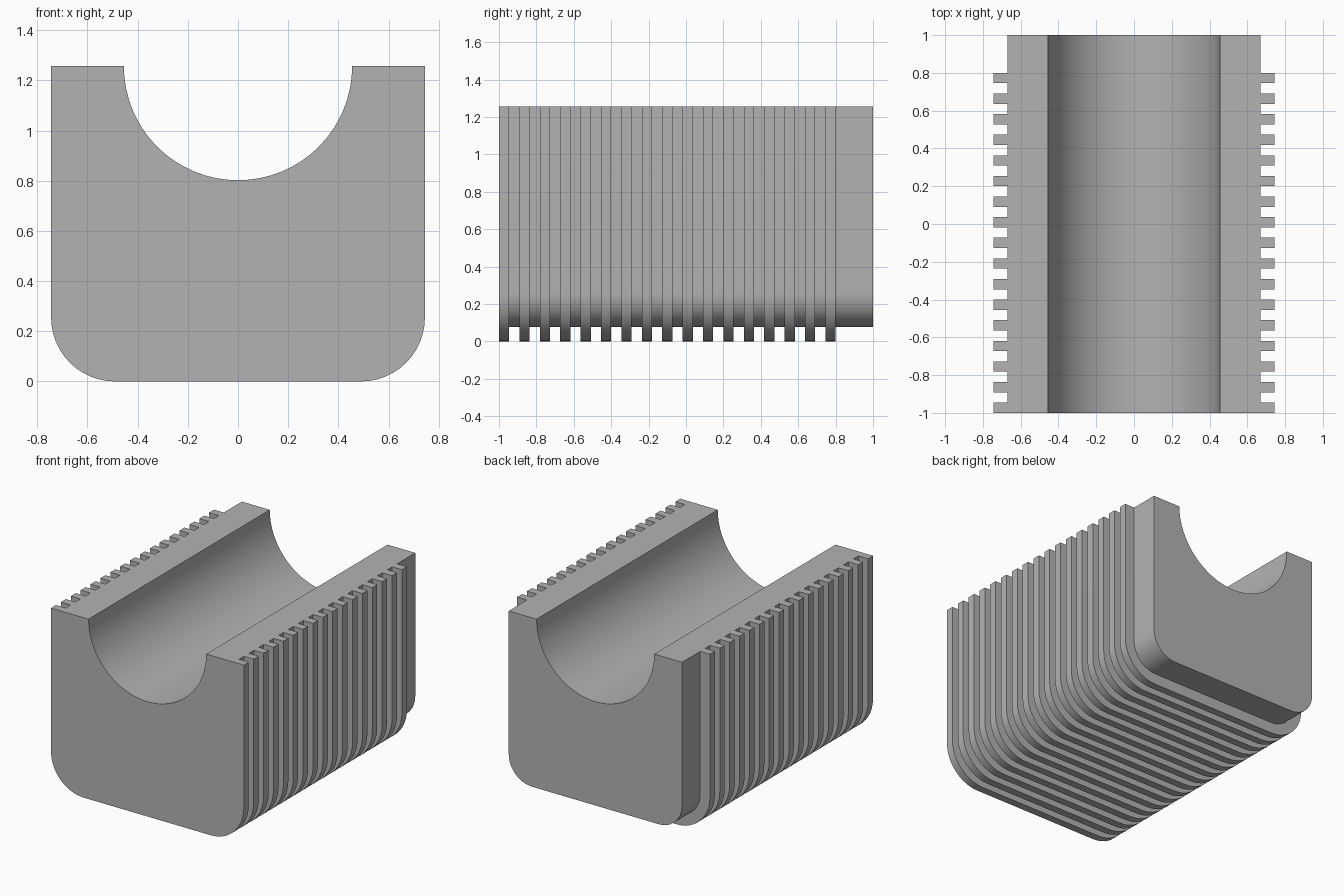
import bpy, bmesh, math

if "Cube" in bpy.data.objects:
    bpy.data.objects.remove(bpy.data.objects["Cube"])

TOP = 1.257          # overall height
FINS, BACK = 17, 0.8  # number of fins, y where the last one ends
PITCH = (BACK + 1) / (FINS - 0.5)


def u_path(half, bottom, radius, steps=12):
    """Open U-shaped outline: top left, rounded bottom corners, top right."""
    left = [(-half, TOP)]
    for i in range(steps + 1):
        a = math.pi / 2 * i / steps
        left.append((-half + radius * (1 - math.cos(a)), bottom + radius * (1 - math.sin(a))))
    return left + [(-x, z) for x, z in reversed(left)]


fin_path = u_path(0.745, 0.0, 0.255)
core_path = u_path(0.67, 0.077, 0.18)
R = 0.455
groove_path = [(-R * math.cos(math.pi * i / 32), TOP - R * math.sin(math.pi * i / 32)) for i in range(33)]

# Stations along the length: each fin is a pair of wide rings, each gap a pair of narrow ones
stations = []
for i in range(FINS):
    y = -1 + i * PITCH
    end = 1 if i == FINS - 1 else y + PITCH
    stations += [(y, fin_path), (y + PITCH / 2, fin_path),
                 (y + PITCH / 2, core_path), (end, core_path)]

bm = bmesh.new()


def loft(rings):
    """Skin between consecutive open rings of points and return their vertices."""
    rows = [[bm.verts.new((x, y, z)) for x, z in path] for y, path in rings]
    for a, b in zip(rows, rows[1:]):
        for j in range(len(a) - 1):
            bm.faces.new((a[j], a[j + 1], b[j + 1], b[j]))
    return rows


# Ribbed outside and half-round channel
outer = loft(stations)
groove = loft([(-1, groove_path), (1, groove_path)])

# Flat ends and comb-shaped top lands
for k in (0, -1):
    bm.faces.new(outer[k] + groove[k][::-1])
    bm.faces.new([row[k] for row in outer] + [groove[1][k], groove[0][k]])

bmesh.ops.remove_doubles(bm, verts=bm.verts, dist=1e-5)
bmesh.ops.triangulate(bm, faces=[f for f in bm.faces if len(f.verts) > 4])
bmesh.ops.recalc_face_normals(bm, faces=bm.faces)

mesh = bpy.data.meshes.new("ribbed_cradle_block")
bm.to_mesh(mesh)
bm.free()
block = bpy.data.objects.new("ribbed_cradle_block", mesh)
bpy.context.collection.objects.link(block)

grey = bpy.data.materials.new("plain grey")
grey.diffuse_color = (0.45, 0.45, 0.45, 1)
grey.use_nodes = True
grey.node_tree.nodes["Principled BSDF"].inputs["Base Color"].default_value = grey.diffuse_color
mesh.materials.append(grey)

bpy.context.view_layer.objects.active = block
block.select_set(True)
bpy.ops.object.shade_smooth_by_angle(angle=math.radians(30))
